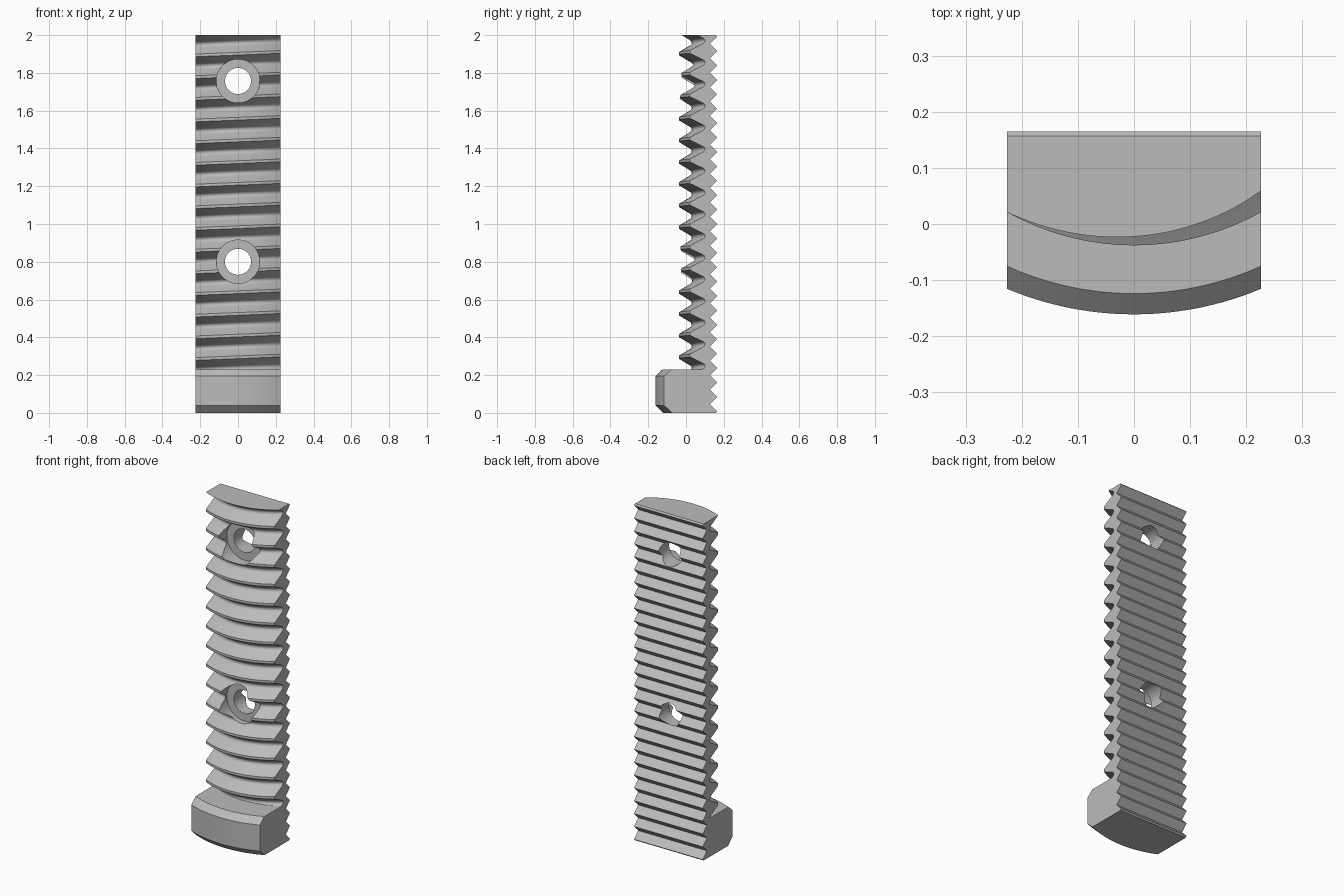
import bpy, bmesh, math
from mathutils import Matrix

old = bpy.data.objects.get("Cube")
if old:
    bpy.data.objects.remove(old)

AXIS_Y = 0.425            # centre line of the curved front
WIDTH = 0.226             # half width of the bar
CREST, ROOT = 0.463, 0.395
PITCH = 0.1148
TOP_CREST = 2.0165        # height of the top crest on the centre line

steel = bpy.data.materials.new("grey_steel")
steel.use_nodes = True
grey = (0.5, 0.5, 0.5, 1)
steel.diffuse_color = grey
steel.node_tree.nodes["Principled BSDF"].inputs["Base Color"].default_value = grey


def finish(name, bm):
    bmesh.ops.recalc_face_normals(bm, faces=bm.faces)
    mesh = bpy.data.meshes.new(name)
    bm.to_mesh(mesh)
    bm.free()
    mesh.materials.append(steel)
    ob = bpy.data.objects.new(name, mesh)
    bpy.context.collection.objects.link(ob)
    return ob


def curved_slab(name, profile, half, pitch=0, back=0.25, cols=32):
    """Solid with a curved front swept from (height, radius) points."""
    bm = bmesh.new()
    front, rear = [], []
    for t, r in profile:
        f, b = [], []
        for i in range(cols + 1):
            x = half * (2 * i / cols - 1)
            a = math.asin(x / r)
            z = t + pitch * a / math.tau
            f.append(bm.verts.new((x, AXIS_Y - r * math.cos(a), z)))
            b.append(bm.verts.new((x, back, z)))
        front.append(f)
        rear.append(b)

    def skin(p, q):
        for i in range(len(p) - 1):
            bm.faces.new((p[i], p[i + 1], q[i + 1], q[i]))

    for j in range(len(profile) - 1):
        skin(front[j], front[j + 1])
        skin(rear[j], rear[j + 1])
    for j in (0, -1):
        skin(front[j], rear[j])
    for i in (0, -1):
        skin([row[i] for row in front], [row[i] for row in rear])
    return finish(name, bm)


def prism(name, outline, half):
    """Extrude a (y, z) outline across the width."""
    bm = bmesh.new()
    face = bm.faces.new([bm.verts.new((-half, y, z)) for y, z in outline])
    new = bmesh.ops.extrude_face_region(bm, geom=[face])["geom"]
    bmesh.ops.translate(bm, vec=(2 * half, 0, 0),
                        verts=[v for v in new if isinstance(v, bmesh.types.BMVert)])
    return finish(name, bm)


def bore(name, z, radius, y0, y1):
    bm = bmesh.new()
    place = Matrix.Translation((0, (y0 + y1) / 2, z)) @ Matrix.Rotation(math.pi / 2, 4, 'X')
    bmesh.ops.create_cone(bm, cap_ends=True, segments=48, radius1=radius,
                          radius2=radius, depth=y1 - y0, matrix=place)
    return finish(name, bm)


def combine(target, tool, operation):
    mod = target.modifiers.new(operation.lower(), 'BOOLEAN')
    mod.operation, mod.solver, mod.object = operation, 'EXACT', tool
    bpy.context.view_layer.objects.active = target
    bpy.ops.object.modifier_apply(modifier=mod.name)
    bpy.data.objects.remove(tool)


# One thread turn: flat crest, straight flanks, rounded root
root_r = PITCH * 0.144
flat = PITCH / 16
arc = [(PITCH / 2 + root_r * math.sin(a), ROOT + root_r * (1 - math.cos(a)))
       for a in (math.radians(d) for d in range(-60, 61, 20))]
turn = [(-flat, CREST), (flat, CREST)] + arc
start = TOP_CREST - 16 * PITCH
thread = [(start + k * PITCH + t, r) for k in range(18) for t, r in turn]
bar = curved_slab("threaded_bar", thread, WIDTH + 0.02, PITCH)

# Chamfered foot block
foot = [(-0.04, 0.507), (0.04, 0.586), (0.195, 0.586), (0.23, 0.549)]
combine(bar, curved_slab("foot_block", foot, WIDTH + 0.03, back=0.26), 'UNION')

# Toothed rear, flat sides and square ends
TEETH, PEAK, VALLEY, CLIP = 26, 0.165, 0.127, 0.008
step = (2 - 2 * CLIP) / TEETH
rack = [(-0.3, 0), (PEAK - CLIP, 0)]
for k in range(TEETH + 1):
    rack.append((PEAK, CLIP + k * step))
    if k < TEETH:
        rack.append((VALLEY, CLIP + (k + 0.5) * step))
rack += [(PEAK - CLIP, 2), (-0.3, 2)]
combine(bar, prism("rack_envelope", rack, WIDTH), 'INTERSECT')

# Counterbored screw holes
for z in (0.8, 1.757):
    combine(bar, bore("counterbore", z, 0.115, -0.3, 0.06), 'DIFFERENCE')
    combine(bar, bore("screw_hole", z, 0.069, -0.3, 0.3), 'DIFFERENCE')

bpy.ops.object.select_all(action='DESELECT')
bar.select_set(True)
bpy.context.view_layer.objects.active = bar
bpy.ops.object.shade_smooth_by_angle(angle=math.radians(30))
